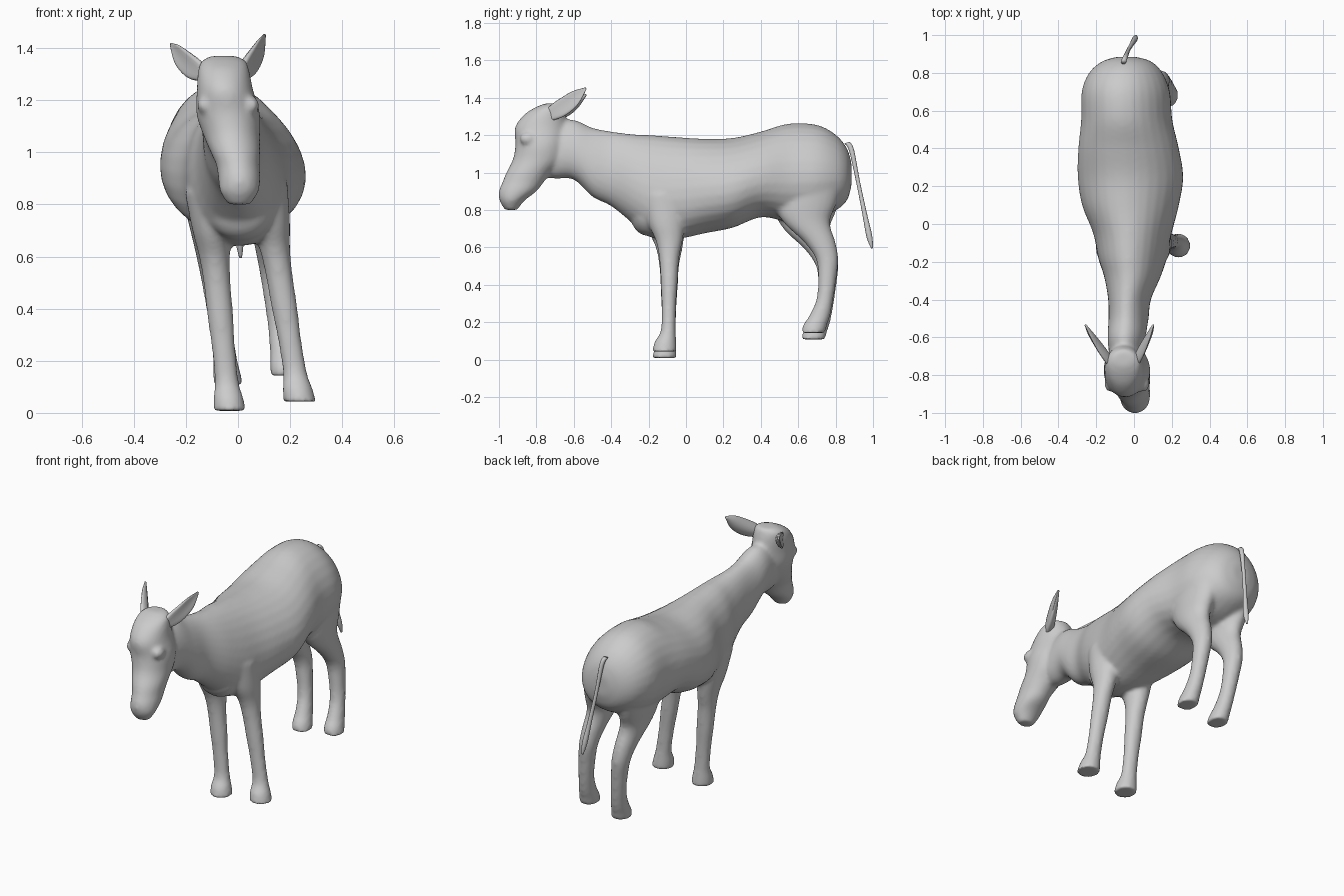
import bpy, bmesh
from math import cos, sin, pi
from mathutils import Vector, Matrix

if "Cube" in bpy.data.objects:
    bpy.data.objects.remove(bpy.data.objects["Cube"])


def spline(rows, steps=5):
    """Catmull-Rom resampling of rows of numbers."""
    rows = [Vector(r) for r in rows]
    out = []
    for i in range(len(rows) - 1):
        a, b, c, d = rows[max(i - 1, 0)], rows[i], rows[i + 1], rows[min(i + 2, len(rows) - 1)]
        for k in range(steps):
            t = k / steps
            out.append(0.5 * (2 * b + (c - a) * t + (2 * a - 5 * b + 4 * c - d) * t * t
                              + (3 * b - a - 3 * c + d) * t ** 3))
    return out + [rows[-1]]


def skin(bm, rings):
    """Closed tube through a list of point rings."""
    vs = [[bm.verts.new(p) for p in r] for r in rings]
    n = len(vs[0])
    for a, b in zip(vs, vs[1:]):
        for i in range(n):
            j = (i + 1) % n
            bm.faces.new((a[i], a[j], b[j], b[i]))
    bm.faces.new(vs[0])
    bm.faces.new(vs[-1])


def loft(bm, rows, axis, lean=0.0, egg=0.0, n=28):
    """Rows: (position on axis, x, other centre, x radius, other radius)."""
    rings = []
    for s, x, o, rx, ro in spline(rows):
        ring = []
        for i in range(n):
            c, q = cos(2 * pi * i / n), sin(2 * pi * i / n)
            px, po = x + rx * c * (1 - egg * q) + lean * ro * q, o + ro * q
            ring.append((px, s, po) if axis == 'y' else (px, po, s))
        rings.append(ring)
    skin(bm, rings)


def ball(bm, centre, radii):
    bmesh.ops.create_uvsphere(bm, u_segments=20, v_segments=12, radius=1,
                              matrix=Matrix.Translation(centre) @ Matrix.Diagonal((*radii, 1)))


def finish(bm, name):
    bmesh.ops.recalc_face_normals(bm, faces=bm.faces)
    me = bpy.data.meshes.new(name)
    bm.to_mesh(me)
    bm.free()
    me.shade_smooth()
    ob = bpy.data.objects.new(name, me)
    bpy.context.collection.objects.link(ob)
    return ob


def leg(bm, profile, x_top, x_bottom, lift):
    """Profile rows (y, z, x radius, y radius), top to hoof, slanting in x."""
    z0, z1 = profile[0][1], profile[-1][1]
    rows = []
    for y, z, rx, ry in profile:
        t = (z0 - z) / (z0 - z1)
        rows.append((z + lift, x_top + (x_bottom - x_top) * t, y, rx, ry))
    loft(bm, rows, 'z')


bm = bmesh.new()

# Neck and torso, from throat to rump
loft(bm, [(-.80, -.04, 1.10, .07, .12), (-.70, -.04, 1.12, .09, .153),
          (-.60, -.04, 1.122, .10, .16),
          (-.50, -.03, 1.055, .105, .185), (-.40, -.025, 1.02, .112, .2),
          (-.28, -.01, .965, .148, .24), (-.18, -.01, .925, .18, .275),
          (-.05, -.01, .917, .206, .273), (.10, -.02, .928, .255, .253),
          (.25, -.02, .945, .278, .24), (.40, -.03, .99, .265, .229),
          (.55, -.04, 1.0, .24, .262), (.70, -.045, 1.005, .232, .25),
          (.80, -.045, 1.0, .193, .203), (.86, -.04, .99, .13, .14),
          (.885, -.04, .99, .05, .06)], 'y', -.07, .1)

# Head, from muzzle to poll
loft(bm, [(.80, .005, -.935, .043, .033), (.85, .005, -.93, .074, .067),
          (.90, .005, -.90, .081, .101), (.95, 0, -.87, .083, .111),
          (1.0, -.01, -.84, .095, .121), (1.07, -.025, -.79, .11, .136),
          (1.15, -.038, -.775, .122, .137), (1.24, -.050, -.775, .108, .14),
          (1.31, -.055, -.755, .099, .11), (1.35, -.055, -.73, .085, .072),
          (1.37, -.055, -.71, .05, .04)], 'z')

# Brows
for x in (-.125, .05):
    ball(bm, (x, -.845, 1.18), (.032, .045, .035))

# Chest bulge between the front legs
ball(bm, (.01, -.2, .78), (.13, .1, .12))

# Legs
front = [(-.12, .85, .09, .12), (-.105, .70, .075, .10), (-.09, .60, .059, .072),
         (-.09, .50, .052, .053), (-.09, .37, .050, .045), (-.092, .25, .045, .039),
         (-.095, .12, .046, .040), (-.11, .06, .057, .058), (-.115, .008, .063, .066)]
hind = [(.67, .95, .095, .18), (.64, .80, .082, .165), (.645, .70, .07, .125),
        (.717, .59, .059, .083), (.755, .50, .052, .06), (.755, .40, .047, .049),
        (.743, .29, .044, .045), (.715, .20, .047, .056), (.69, .15, .053, .064),
        (.68, .108, .056, .064)]
leg(bm, front, -.115, -.032, 0)
leg(bm, front, .10, .237, .035)
leg(bm, hind, -.145, -.037, 0)
leg(bm, hind, .085, .18, .035)

# Fuse everything into one smooth skin
body = finish(bm, "body")
fuse = body.modifiers.new("fuse", 'REMESH')
fuse.mode = 'VOXEL'
fuse.voxel_size = .011
fuse.use_smooth_shade = True
soft = body.modifiers.new("soften", 'SMOOTH')
soft.factor = .5
soft.iterations = 9

# Ears: cupped leaves swept back and outward
for name, base, tip, side in (("right_ear", (-.12, -.74, 1.30), (-.257, -.535, 1.415), -1),
                              ("left_ear", (.005, -.74, 1.30), (.102, -.535, 1.45), 1)):
    base, tip = Vector(base), Vector(tip)
    d = (tip - base).normalized()
    up = (Vector((0, 0, 1)) - d * d.z).normalized()
    out = d.cross(up)
    if out.x * side < 0:
        out.negate()
    rings = []
    for t, w, h in spline([(0, .03, .022), (.25, .045, .022), (.5, .046, .018),
                           (.75, .036, .012), (1, .006, .005)], 4):
        mid = base.lerp(tip, t) - up * .012 * sin(pi * t)
        rings.append([mid + up * w * cos(a) + out * (h * sin(a) + .35 * w * cos(a) ** 2)
                      for a in (2 * pi * i / 16 for i in range(16))])
    bm = bmesh.new()
    skin(bm, rings)
    finish(bm, name)

# Tail
bm = bmesh.new()
rings = []
for x, y, z, r in spline([(-.055, .86, 1.16, .014), (-.045, .885, 1.12, .013), (-.03, .92, .95, .010),
                          (-.01, .955, .78, .012), (.005, .98, .66, .015), (.01, .995, .595, .005)], 4):
    rings.append([(x + r * cos(a), y + r * sin(a), z + .3 * r * sin(a))
                  for a in (2 * pi * i / 12 for i in range(12))])
skin(bm, rings)
finish(bm, "tail")
